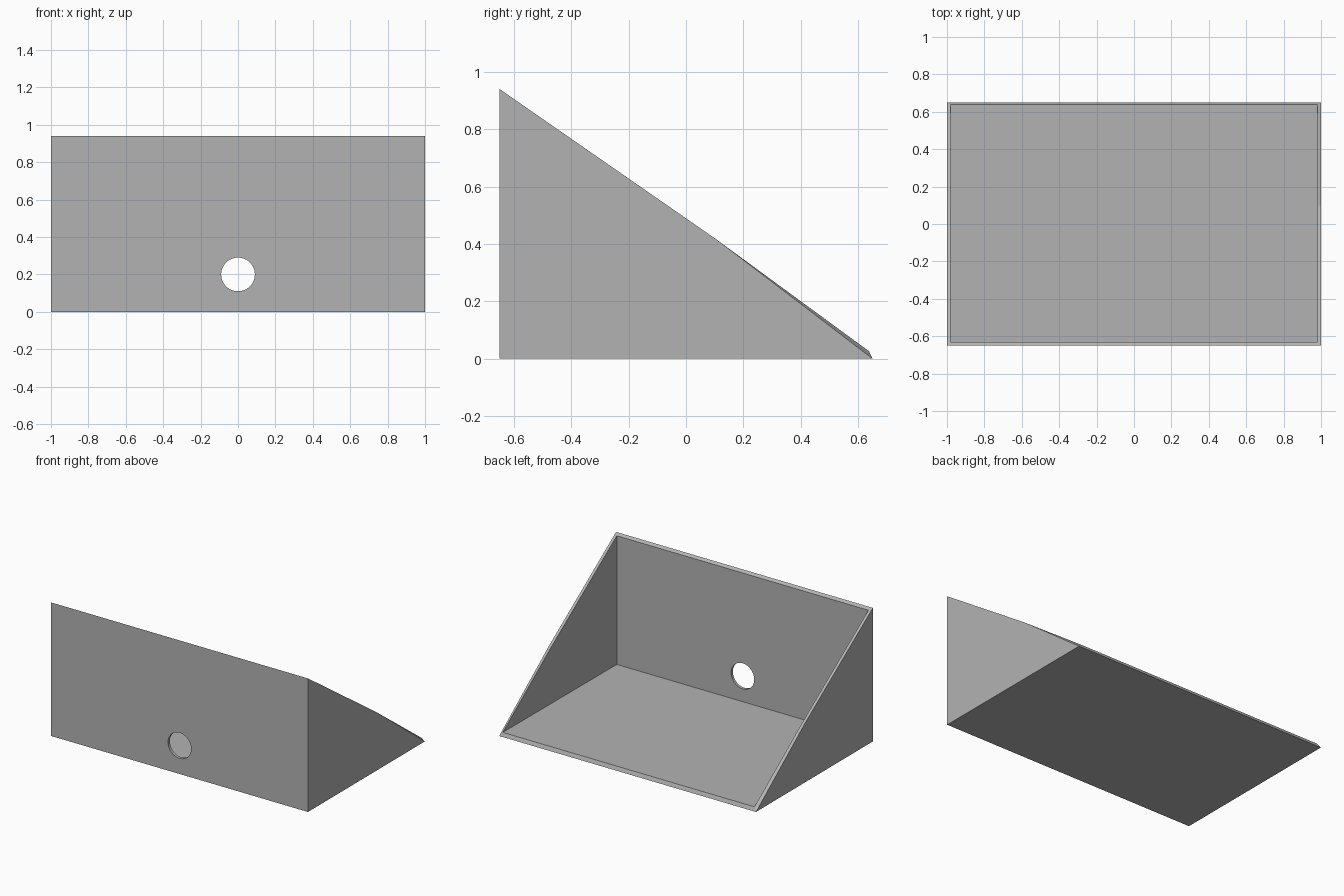
import bpy, bmesh, math

cube = bpy.data.objects.get("Cube")
if cube:
    bpy.data.objects.remove(cube, do_unlink=True)

# Plain grey for the whole tray
grey = bpy.data.materials.new("light grey")
grey.use_nodes = True
colour = (0.45, 0.45, 0.45, 1)
grey.diffuse_color = colour
grey.node_tree.nodes["Principled BSDF"].inputs["Base Color"].default_value = colour

# Side profiles (y, z): bottom front, top front, rim bend, bottom back
OUTER = [(-0.65, 0), (-0.65, 0.94), (0.1, 0.42), (0.65, 0)]
INNER = [(-0.63, 0.02), (-0.63, 0.926), (0.1, 0.42), (0.638, 0.026)]


def add_loop(bm, profile, x):
    return [bm.verts.new((x, y, z)) for y, z in profile]


# Wedge tray: outer shell, inner shell and the sloping rim between them
bm = bmesh.new()
out_r, out_l = add_loop(bm, OUTER, -1), add_loop(bm, OUTER, 1)
in_r, in_l = add_loop(bm, INNER, -0.98), add_loop(bm, INNER, 0.98)
for right, left in ((out_r, out_l), (in_r, in_l)):
    bm.faces.new(right)                                    # right side
    bm.faces.new(left)                                     # left side
    bm.faces.new((right[0], right[1], left[1], left[0]))   # front wall
    bm.faces.new((right[0], left[0], left[3], right[3]))   # floor
for outer, inner in ((out_r, in_r), (out_l, in_l)):
    for i in (1, 2):
        bm.faces.new((outer[i], outer[i + 1], inner[i + 1], inner[i]))
for i in (1, 3):
    bm.faces.new((out_r[i], out_l[i], in_l[i], in_r[i]))   # top and back rim
bmesh.ops.recalc_face_normals(bm, faces=bm.faces)
mesh = bpy.data.meshes.new("wedge_tray")
bm.to_mesh(mesh)
bm.free()
tray = bpy.data.objects.new("wedge_tray", mesh)
bpy.context.collection.objects.link(tray)
mesh.materials.append(grey)

# Round hole through the front wall
bpy.ops.mesh.primitive_cylinder_add(vertices=48, radius=0.09, depth=0.2,
                                    location=(0, -0.64, 0.2),
                                    rotation=(math.pi / 2, 0, 0))
cutter = bpy.context.object
cutter.name = "hole_cutter"
cutter.hide_render = True
cutter.data.materials.append(grey)
cut = tray.modifiers.new("hole", "BOOLEAN")
cut.operation = "DIFFERENCE"
cut.solver = "EXACT"
cut.object = cutter
bpy.ops.object.select_all(action="DESELECT")
tray.select_set(True)
bpy.context.view_layer.objects.active = tray
bpy.ops.object.modifier_apply(modifier=cut.name)
bpy.data.objects.remove(cutter, do_unlink=True)
bpy.ops.object.shade_smooth_by_angle(angle=math.radians(20))
# Keep the nearly flat tray walls faceted
for face in tray.data.polygons:
    face.use_smooth = face.area < 0.001
